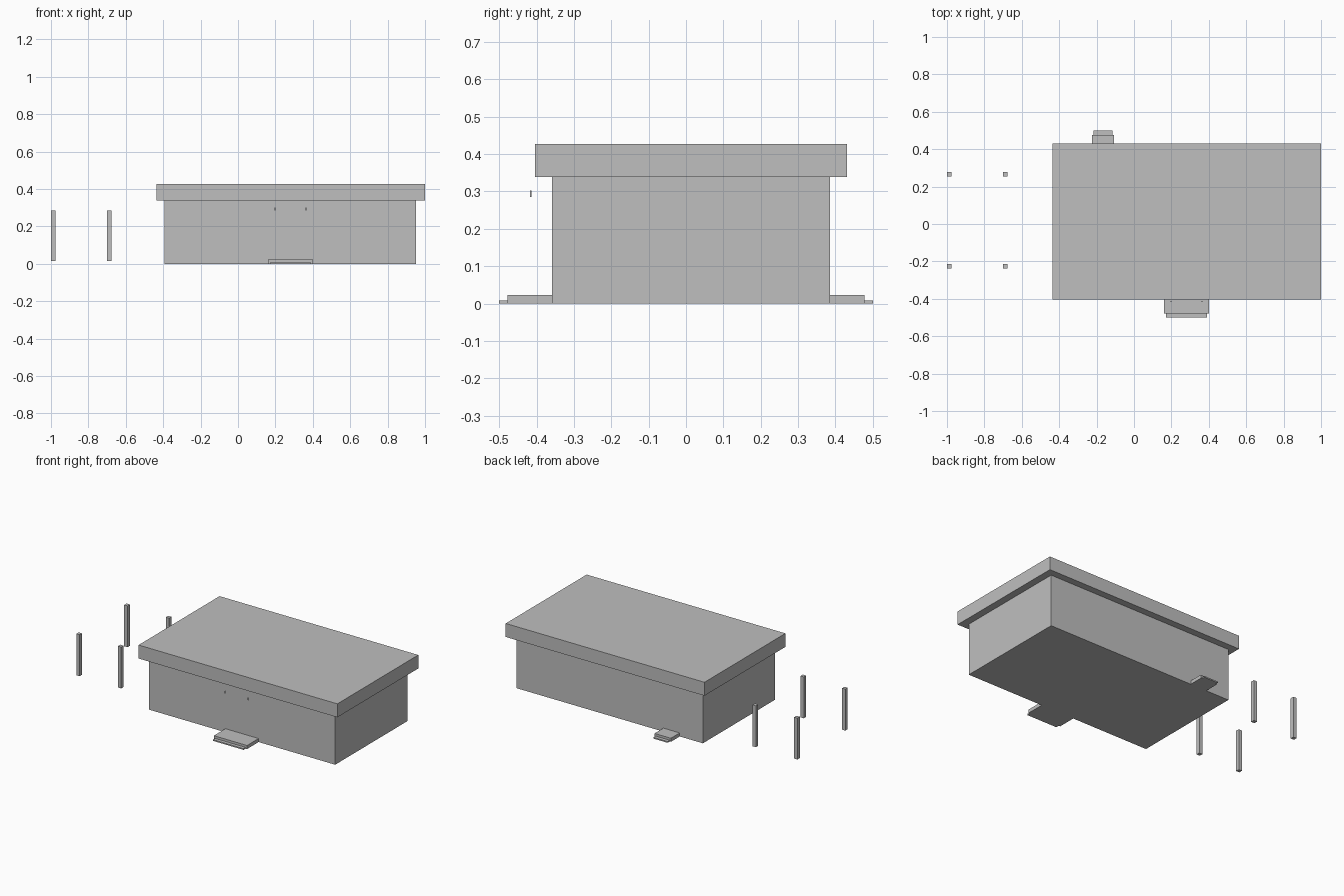
import bpy
from mathutils import Vector

cube = bpy.data.objects.get("Cube")
if cube:
    bpy.data.objects.remove(cube, do_unlink=True)

# One plain grey for everything
GREY = (0.52, 0.52, 0.52, 1)
grey = bpy.data.materials.new("plain_grey")
grey.use_nodes = True
grey.diffuse_color = GREY
grey.node_tree.nodes["Principled BSDF"].inputs["Base Color"].default_value = GREY


def box(name, x, y, z):
    """Flat-faced box spanning the given (low, high) ranges."""
    lo, hi = Vector((x[0], y[0], z[0])), Vector((x[1], y[1], z[1]))
    bpy.ops.mesh.primitive_cube_add(size=1)
    obj = bpy.context.object
    obj.name = obj.data.name = name
    for v in obj.data.vertices:
        v.co = (lo + hi) / 2 + v.co * (hi - lo)
    obj.data.materials.append(grey)
    return obj


# Building body and overhanging flat roof
box("walls", (-0.392, 0.953), (-0.359, 0.386), (0, 0.339))
box("roof", (-0.435, 1.0), (-0.404, 0.431), (0.339, 0.427))

# Two-tread entrance steps, front and back
box("front_upper_step", (0.16, 0.40), (-0.478, -0.359), (0, 0.023))
box("front_lower_step", (0.17, 0.39), (-0.5, -0.478), (0, 0.008))
box("back_upper_step", (-0.225, -0.107), (0.386, 0.477), (0, 0.023))
box("back_lower_step", (-0.217, -0.115), (0.477, 0.5), (0, 0.008))

# Small hanging pegs above the front steps
for side, x in (("right", 0.198), ("left", 0.363)):
    box(f"{side}_peg", (x - 0.002, x + 0.002), (-0.417, -0.413), (0.285, 0.302))

# Four free-standing posts beside the building
for depth, y in (("front", -0.227), ("back", 0.267)):
    for side, x in (("right", -0.988), ("left", -0.688)):
        box(f"{depth}_{side}_post", (x - 0.012, x + 0.012),
            (y - 0.012, y + 0.012), (0.016, 0.286))
